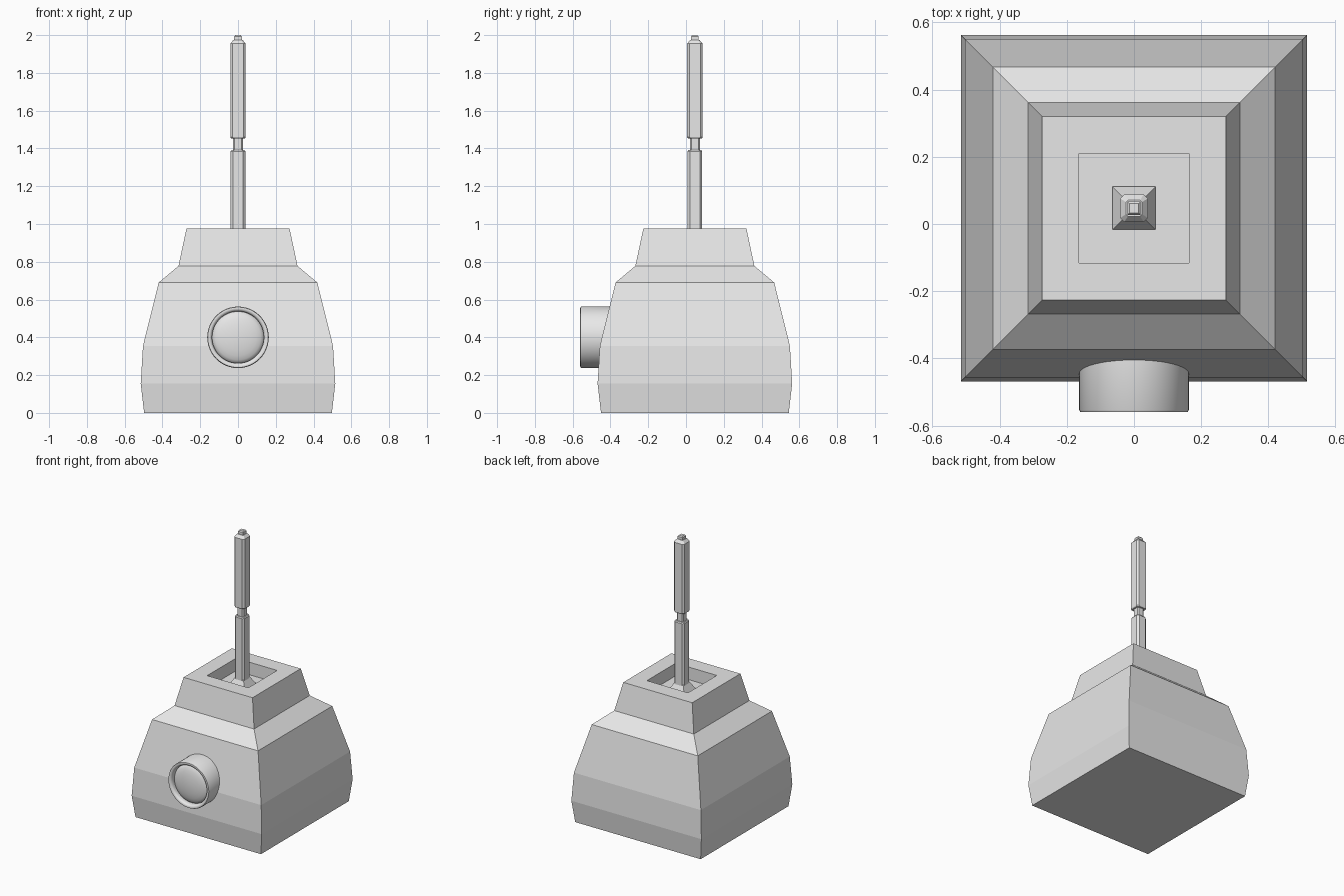
import bpy, bmesh, math

if "Cube" in bpy.data.objects:
    bpy.data.objects.remove(bpy.data.objects["Cube"])

CY = 0.047  # body centre in y


def material(name, rgb):
    m = bpy.data.materials.new(name)
    m.diffuse_color = (*rgb, 1)
    m.use_nodes = True
    m.node_tree.nodes["Principled BSDF"].inputs["Base Color"].default_value = m.diffuse_color
    return m


GREY = material("plain grey", (0.8, 0.8, 0.8))


def loft(name, rings, cap_start=True, cap_end=True):
    """Skin a list of equal-length point rings."""
    bm = bmesh.new()
    vs = [[bm.verts.new(p) for p in r] for r in rings]
    n = len(vs[0])
    for a, b in zip(vs, vs[1:]):
        for i in range(n):
            j = (i + 1) % n
            bm.faces.new((a[i], a[j], b[j], b[i]))
    if cap_start:
        bm.faces.new(vs[0][::-1])
    if cap_end:
        bm.faces.new(vs[-1])
    bmesh.ops.recalc_face_normals(bm, faces=bm.faces)
    me = bpy.data.meshes.new(name)
    bm.to_mesh(me)
    bm.free()
    ob = bpy.data.objects.new(name, me)
    bpy.context.collection.objects.link(ob)
    me.materials.append(GREY)
    return ob


def square(h, z):
    return [(x * h, CY + y * h, z) for x, y in ((-1, -1), (1, -1), (1, 1), (-1, 1))]


def octagon(h, c, z):
    """Square of half width h with corners cut by c."""
    k = h - c
    return [(x, CY + y, z) for x, y in ((-k, -h), (k, -h), (h, -k), (h, k),
                                        (k, h), (-k, h), (-h, k), (-h, -k))]


def circle(r, y, n=48):
    return [(r * math.cos(2 * math.pi * i / n), y, 0.4 + r * math.sin(2 * math.pi * i / n))
            for i in range(n)]


# Body: square tapered shell with a recessed well in the top
loft("body", [square(h, z) for h, z in (
    (0.497, 0), (0.515, 0.155), (0.503, 0.355), (0.42, 0.69), (0.315, 0.778),
    (0.273, 0.975), (0.163, 0.975), (0.163, 0.885))])

# Mast: flared foot, lower rod, thin neck, upper rod, small tip
loft("mast_foot", [square(0.064, 0.884), square(0.064, 0.893), square(0.036, 0.945)])
loft("lower_rod", [octagon(h, c, z) for h, c, z in (
    (0.039, 0.012, 0.9), (0.039, 0.012, 1.385), (0.034, 0.012, 1.392))])
loft("neck", [octagon(0.026, 0.008, 1.385), octagon(0.026, 0.008, 1.46)])
loft("upper_rod", [octagon(h, c, z) for h, c, z in (
    (0.037, 0.012, 1.453), (0.041, 0.012, 1.46), (0.041, 0.012, 1.955), (0.024, 0.006, 1.975))])
loft("mast_tip", [square(0.02, 1.97), square(0.02, 1.993), square(0.014, 2.0)])

# Front barrel with rounded rim and a shallow domed lens
barrel = loft("barrel", [circle(r, y) for r, y in (
    (0.163, -0.38), (0.163, -0.553), (0.16, -0.559), (0.154, -0.56), (0.146, -0.558),
    (0.14, -0.552), (0.137, -0.54), (0.137, -0.52))])
lens = loft("lens", [circle(0.138 * math.cos(a), -0.52 - 0.035 * math.sin(a))
                     for a in [math.radians(d) for d in (0, 15, 30, 45, 60, 75, 86)]])
for ob in (barrel, lens):
    bpy.context.view_layer.objects.active = ob
    ob.select_set(True)
bpy.ops.object.shade_smooth_by_angle(angle=math.radians(40))
